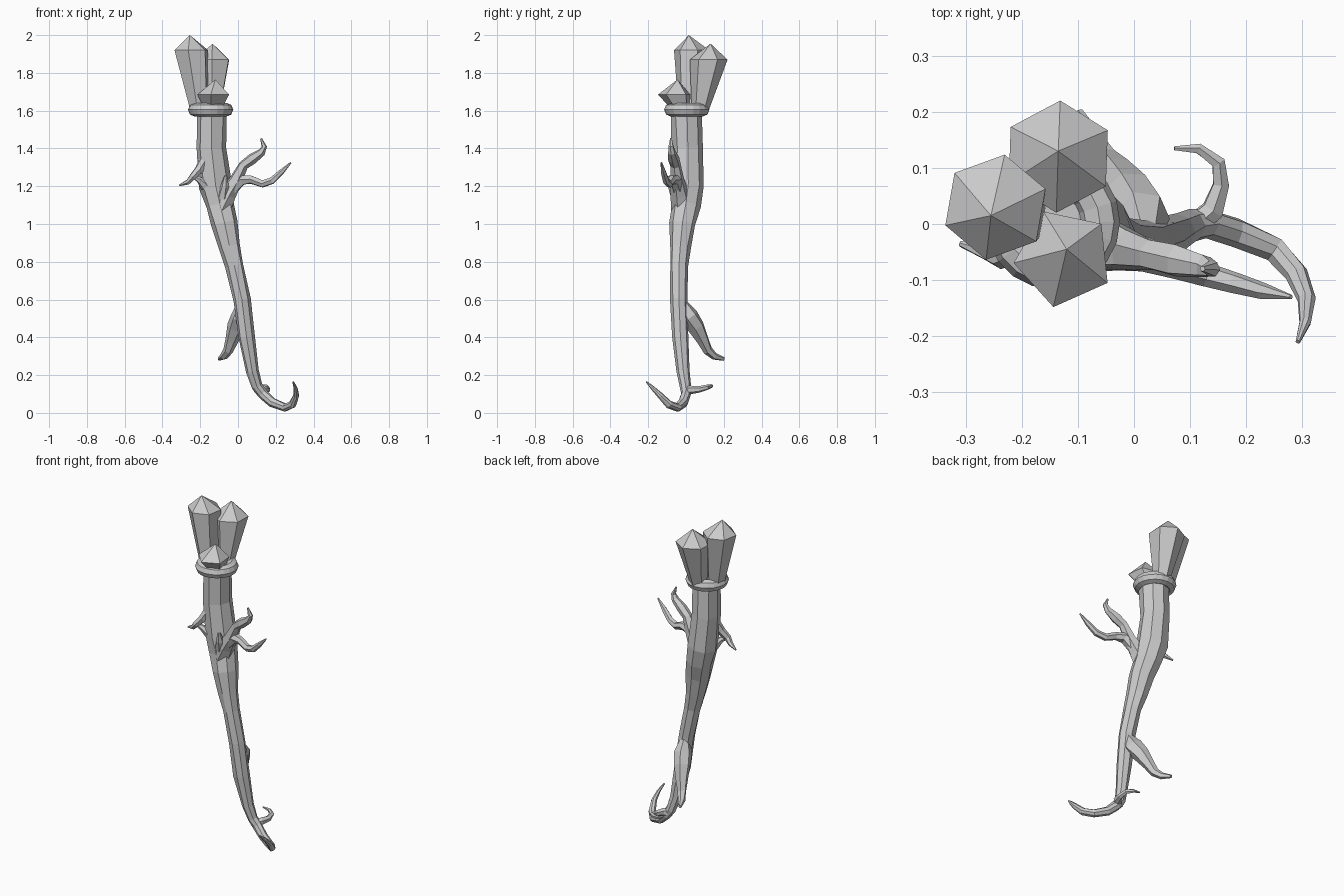
import bpy, bmesh, math, random
from mathutils import Vector

random.seed(4)


def make_object(name, bm):
    bmesh.ops.recalc_face_normals(bm, faces=bm.faces)
    mesh = bpy.data.meshes.new(name)
    bm.to_mesh(mesh)
    bm.free()
    obj = bpy.data.objects.new(name, mesh)
    bpy.context.collection.objects.link(obj)
    return obj


def bridge(bm, a, b):
    n = len(a)
    for i in range(n):
        bm.faces.new((a[i], a[(i + 1) % n], b[(i + 1) % n], b[i]))


def limb(name, path, sides=6, gnarl=0.08):
    """Faceted tapering tube through (x, y, z, radius) points."""
    bm = bmesh.new()
    pts = [Vector(p[:3]) for p in path]
    side = None
    previous = None
    for i, p in enumerate(pts):
        t = (pts[min(i + 1, len(pts) - 1)] - pts[max(i - 1, 0)]).normalized()
        if side is None:
            side = t.orthogonal()
        side = (side - t * side.dot(t)).normalized()
        up = t.cross(side)
        ring = []
        for k in range(sides):
            a = 2 * math.pi * k / sides
            r = path[i][3] * (1.03 + random.uniform(-gnarl, gnarl))
            ring.append(bm.verts.new(p + (side * math.cos(a) + up * math.sin(a)) * r))
        if previous:
            bridge(bm, previous, ring)
        else:
            bm.faces.new(ring)
        previous = ring
    bm.faces.new(previous)
    return make_object(name, bm)


def crystal(name, base, shoulder, apex, r_base, r_top, sides, phase):
    """Flaring prism with a pointed cap."""
    bm = bmesh.new()
    rings = []
    for c, r in ((base, r_base), (shoulder, r_top)):
        ring = []
        for k in range(sides):
            a = math.radians(phase) + 2 * math.pi * k / sides
            ring.append(bm.verts.new((c[0] + r * math.cos(a), c[1] + r * math.sin(a), c[2])))
        rings.append(ring)
    bridge(bm, *rings)
    bm.faces.new(rings[0])
    tip = bm.verts.new(apex)
    for k in range(sides):
        bm.faces.new((rings[1][k], rings[1][(k + 1) % sides], tip))
    return make_object(name, bm)


# Main staff, ending in the hooked root
limb("staff_trunk", [
    (-.14, .005, 1.61, .08), (-.14, .01, 1.4, .08), (-.118, .012, 1.2, .083),
    (-.095, 0, 1.1, .075), (-.07, -.018, 1.0, .066), (-.045, -.03, .88, .056),
    (-.02, -.037, .78, .047), (.02, -.038, .6, .045), (.045, -.03, .4, .043),
    (.075, -.015, .22, .032), (.1, -.003, .14, .028), (.13, 0, .1, .027),
    (.18, -.015, .055, .026), (.25, -.045, .028, .023), (.29, -.09, .045, .02),
    (.308, -.135, .09, .016), (.305, -.175, .13, .011), (.292, -.21, .165, .004)], sides=8)

# Small curled root and rear root
limb("curled_root", [
    (.10, -.01, .12, .022), (.14, .025, .122, .021), (.155, .07, .125, .016),
    (.15, .11, .135, .013), (.115, .135, .142, .01), (.072, .135, .148, .004)])
limb("rear_root", [
    (.02, -.02, .58, .025), (.012, .015, .51, .05), (-.01, .055, .455, .047),
    (-.033, .09, .385, .033), (-.052, .115, .33, .025),
    (-.075, .15, .3, .02), (-.1, .2, .285, .009)])

# Forked branch on the right
limb("right_branch_upper", [
    (-.095, -.025, 1.08, .055), (-.055, -.035, 1.16, .05), (-.01, -.045, 1.23, .036),
    (.03, -.055, 1.31, .027), (.075, -.065, 1.345, .028), (.125, -.075, 1.38, .02),
    (.14, -.08, 1.41, .014), (.122, -.08, 1.453, .005)])
limb("right_branch_lower", [
    (-.04, -.04, 1.18, .035), (.02, -.055, 1.235, .03), (.07, -.075, 1.235, .023),
    (.13, -.09, 1.212, .02), (.18, -.105, 1.228, .018),
    (.23, -.12, 1.275, .014), (.28, -.13, 1.325, .004)])
limb("branch_stub", [
    (-.08, -.05, 1.14, .03), (-.07, -.075, 1.2, .022), (-.065, -.09, 1.255, .008)])

# Thin branch on the left
limb("left_branch", [
    (-.17, -.025, 1.35, .03), (-.205, -.045, 1.29, .024), (-.24, -.06, 1.25, .019),
    (-.265, -.05, 1.222, .014), (-.31, -.035, 1.205, .005)])
limb("left_branch_spur", [
    (-.17, -.03, 1.2, .03), (-.205, -.05, 1.235, .016), (-.235, -.058, 1.25, .01)])

# Collar below the crystals
bpy.ops.mesh.primitive_torus_add(
    location=(-.145, .004, 1.605), major_radius=.084, minor_radius=.036,
    major_segments=20, minor_segments=8)
bpy.context.object.name = "collar_ring"

# Crystal cluster
crystal("tall_crystal", (-.205, .01, 1.6), (-.247, .03, 1.92),
        (-.255, .015, 2.0), .05, .095, 6, 20)
crystal("rear_crystal", (-.135, .075, 1.6), (-.135, .12, 1.87),
        (-.135, .13, 1.955), .045, .1, 6, 28)
crystal("short_crystal", (-.13, -.03, 1.61), (-.125, -.06, 1.685),
        (-.12, -.045, 1.765), .05, .09, 5, 42)
